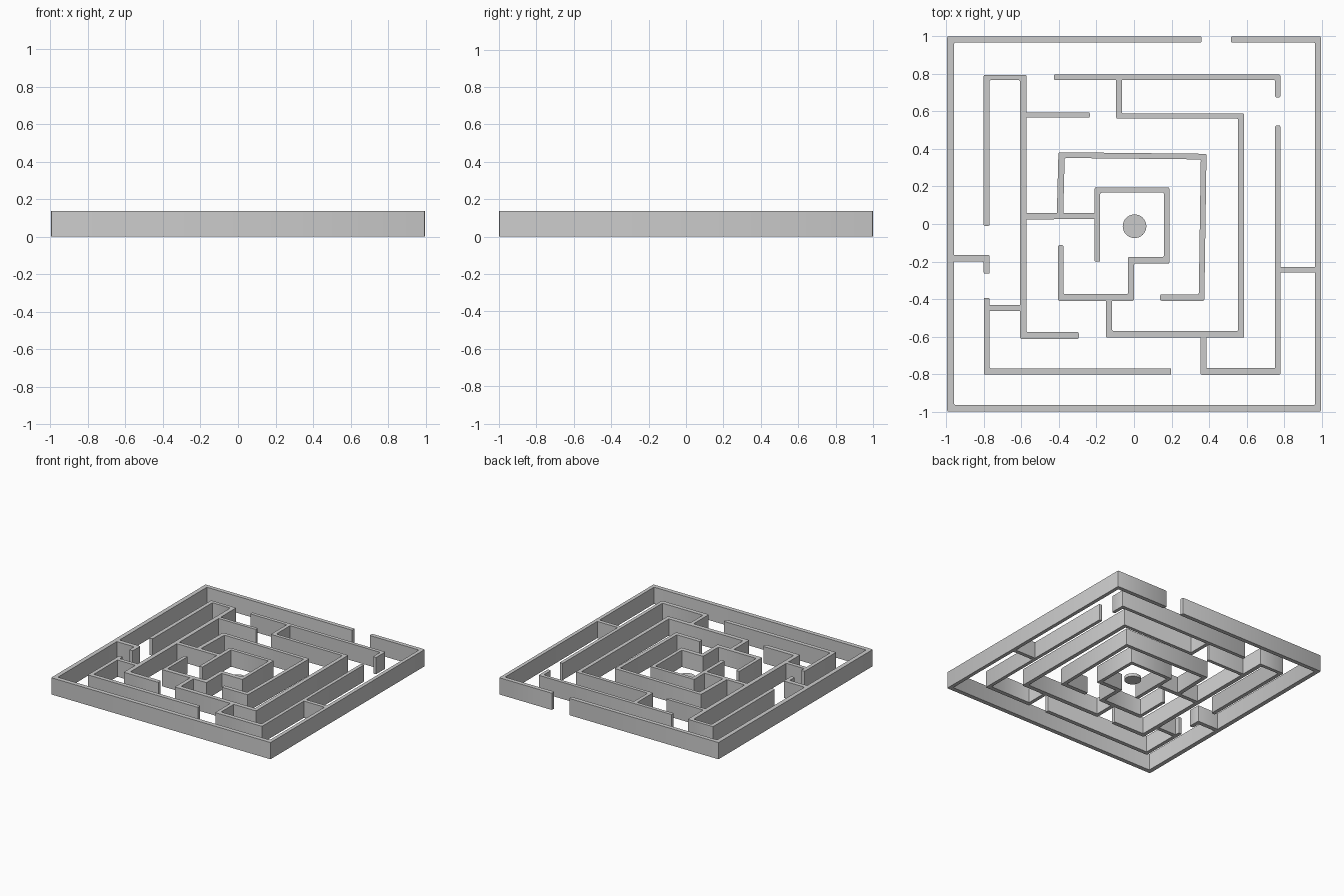
import bpy, bmesh
from mathutils import Vector

if "Cube" in bpy.data.objects:
    bpy.data.objects.remove(bpy.data.objects["Cube"])

HEIGHT = 0.137
ROUND = 0.007


def side(pts, widths, sign):
    """Offset a polyline to one side, mitring corners between differing widths."""
    dirs = [(b - a).normalized() for a, b in zip(pts, pts[1:])]
    nrm = [Vector((-d.y, d.x)) for d in dirs]
    off = [sign * w / 2 for w in widths]
    out = [pts[0] + nrm[0] * off[0]]
    for i in range(1, len(pts) - 1):
        n, m, a, b = nrm[i - 1], nrm[i], off[i - 1], off[i]
        det = n.x * m.y - n.y * m.x
        out.append(pts[i] + Vector((a * m.y - b * n.y, n.x * b - m.x * a)) / det)
    out.append(pts[-1] + nrm[-1] * off[-1])
    return out


def wall(name, points, widths, joined=()):
    """Upright wall along a path; ends listed in joined butt square against another wall."""
    pts = [Vector(p) for p in points]
    left, right = side(pts, widths, 1), side(pts, widths, -1)
    bm = bmesh.new()
    base = [bm.verts.new((p.x, p.y, 0)) for p in right + left[::-1]]
    face = bm.faces.new(base)
    ext = bmesh.ops.extrude_face_region(bm, geom=[face])
    top = [v for v in ext["geom"] if isinstance(v, bmesh.types.BMVert)]
    bmesh.ops.translate(bm, verts=top, vec=(0, 0, HEIGHT))
    bmesh.ops.recalc_face_normals(bm, faces=bm.faces[:])
    square = [pts[i] for i in joined]
    uprights = []
    for e in bm.edges:
        a, b = e.verts
        if abs(a.co.z - b.co.z) > 0.1:
            if all((a.co.xy - s).length > 0.03 for s in square):
                uprights.append(e)
    bmesh.ops.bevel(bm, geom=uprights, offset=ROUND, segments=2, profile=0.5,
                    affect='EDGES')
    finish(name, bm)


def finish(name, bm):
    me = bpy.data.meshes.new(name)
    bm.to_mesh(me)
    bm.free()
    ob = bpy.data.objects.new(name, me)
    bpy.context.collection.objects.link(ob)
    bpy.ops.object.select_all(action='DESELECT')
    ob.select_set(True)
    bpy.context.view_layer.objects.active = ob
    bpy.ops.object.shade_smooth_by_angle()


# Outer boundary with the entrance gap at the back
wall("outer_wall", [(.36, .983), (-.977, .983), (-.977, -.982), (.98, -.982),
                    (.98, .983), (.517, .983)], [.034, .036, .036, .03, .034])

# Second ring
wall("left_hook_wall", [(-.785, -.01), (-.785, .781), (-.59, .781), (-.59, -.594),
                        (-.294, -.594)], [.032, .028, .035, .036])
wall("back_ring_wall", [(-.427, .782), (.766, .782), (.766, .674)], [.029, .028])
wall("right_ring_wall", [(.766, .525), (.766, -.786), (.37, -.786), (.37, -.606)],
     [.028, .035, .03], joined=[-1])
wall("front_left_ring_wall", [(-.785, -.393), (-.785, -.786), (.198, -.786)],
     [.031, .034])

# Third ring and its stubs
wall("third_ring_wall", [(-.133, -.409), (-.133, -.588), (.571, -.588), (.571, .575),
                         (-.08, .575), (-.08, .768)],
     [.032, .036, .032, .028, .03], joined=[0, -1])

# Fourth ring and centre chamber, slightly irregular
wall("fourth_ring_wall", [(-.394, .057), (-.386, .367), (.371, .359), (.36, -.392),
                          (.139, -.392)], [.034, .03, .03, .034], joined=[0])
wall("centre_chamber_wall", [(-.195, -.201), (-.195, .181), (.174, .181), (.174, -.193),
                             (-.016, -.193), (-.016, -.392), (-.39, -.392), (-.39, -.112)],
     [.03, .028, .028, .036, .032, .036, .028])

# Short connecting walls
wall("back_left_stub", [(-.573, .581), (-.235, .581)], [.028], joined=[0])
wall("chamber_link", [(-.573, .041), (-.21, .043)], [.033], joined=[0, 1])
wall("right_link", [(.78, -.244), (.966, -.244)], [.031], joined=[0, 1])
wall("left_link", [(-.77, -.447), (-.607, -.447)], [.032], joined=[0, 1])
wall("left_corner_stub", [(-.96, -.183), (-.785, -.183), (-.785, -.265)],
     [.036, .032], joined=[0])

# Low round plinth at the goal
bm = bmesh.new()
bmesh.ops.create_cone(bm, cap_ends=True, segments=32, radius1=.063, radius2=.063, depth=.025)
bmesh.ops.translate(bm, verts=bm.verts[:], vec=(.003, -.012, .0125))
finish("centre_disc", bm)
